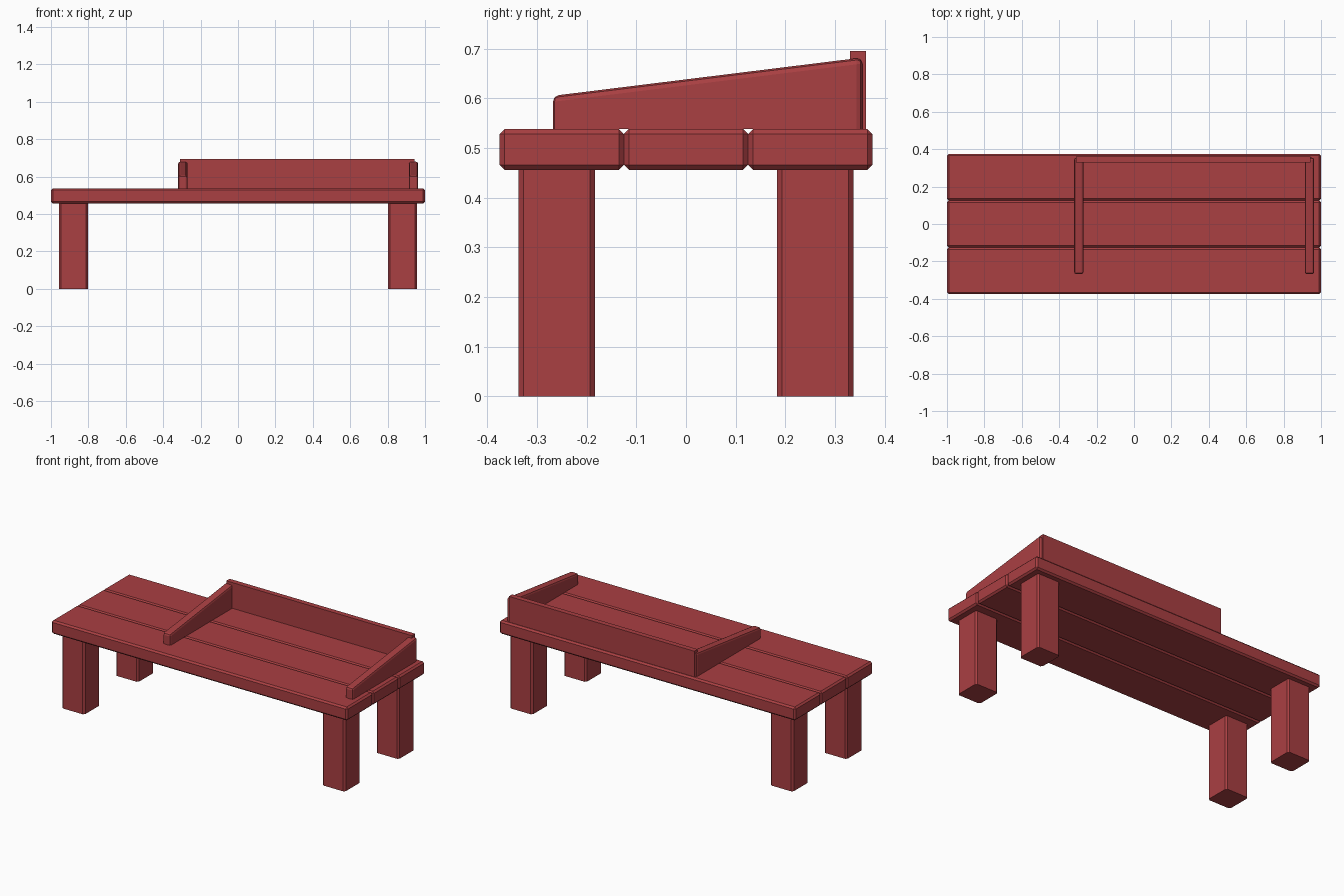
import bpy, bmesh

if "Cube" in bpy.data.objects:
    bpy.data.objects.remove(bpy.data.objects["Cube"])

red = bpy.data.materials.new("red_paint")
red.diffuse_color = (0.40, 0.05, 0.055, 1)
red.use_nodes = True
red.node_tree.nodes["Principled BSDF"].inputs["Base Color"].default_value = red.diffuse_color


def prism(name, profile, x0, x1, bevel=0.0, segments=1, keep=lambda a, b: True):
    """Extrude a (y, z) profile from x0 to x1, bevelling the edges chosen by keep."""
    bm = bmesh.new()
    face = bm.faces.new([bm.verts.new((x0, y, z)) for y, z in profile])
    ext = bmesh.ops.extrude_face_region(bm, geom=[face])
    for v in ext["geom"]:
        if isinstance(v, bmesh.types.BMVert):
            v.co.x = x1
    bmesh.ops.recalc_face_normals(bm, faces=bm.faces)
    if bevel:
        edges = [e for e in bm.edges if keep(e.verts[0].co, e.verts[1].co)]
        bmesh.ops.bevel(bm, geom=edges, offset=bevel, segments=segments,
                        profile=0.5, affect='EDGES', clamp_overlap=True)
    mesh = bpy.data.meshes.new(name)
    bm.to_mesh(mesh)
    bm.free()
    mesh.materials.append(red)
    ob = bpy.data.objects.new(name, mesh)
    bpy.context.collection.objects.link(ob)
    return ob


def rect(y0, y1, z0, z1):
    return [(y0, z0), (y1, z0), (y1, z1), (y0, z1)]


TOP, UNDER = 0.538, 0.456

# Three chamfered seat planks
for i, name in enumerate(("front_plank", "middle_plank", "back_plank")):
    y = (i - 1) * 0.25
    prism(name, rect(y - 0.125, y + 0.125, UNDER, TOP), -1, 1, bevel=0.01)

# Four legs, only the upright edges chamfered
for sx, side in ((-1, "left"), (1, "right")):
    for sy, end in ((-1, "front"), (1, "back")):
        x, y = sx * 0.88, sy * 0.26
        prism(f"{end}_{side}_leg", rect(y - 0.077, y + 0.077, 0, UNDER + 0.002),
              x - 0.077, x + 0.077, bevel=0.01,
              keep=lambda a, b: abs(a.z - b.z) > 0.1)

# Sloping armrests, softened everywhere except along the seat
arm = [(-0.268, TOP), (0.355, TOP), (0.355, 0.682), (-0.268, 0.605)]
for name, x in (("left_armrest", -0.295), ("right_armrest", 0.938)):
    prism(name, arm, x - 0.025, x + 0.025, bevel=0.012, segments=2,
          keep=lambda a, b: max(a.z, b.z) > TOP + 0.01)

# Low backrest board
prism("backrest", rect(0.33, 0.362, TOP, 0.695), -0.31, 0.943)
